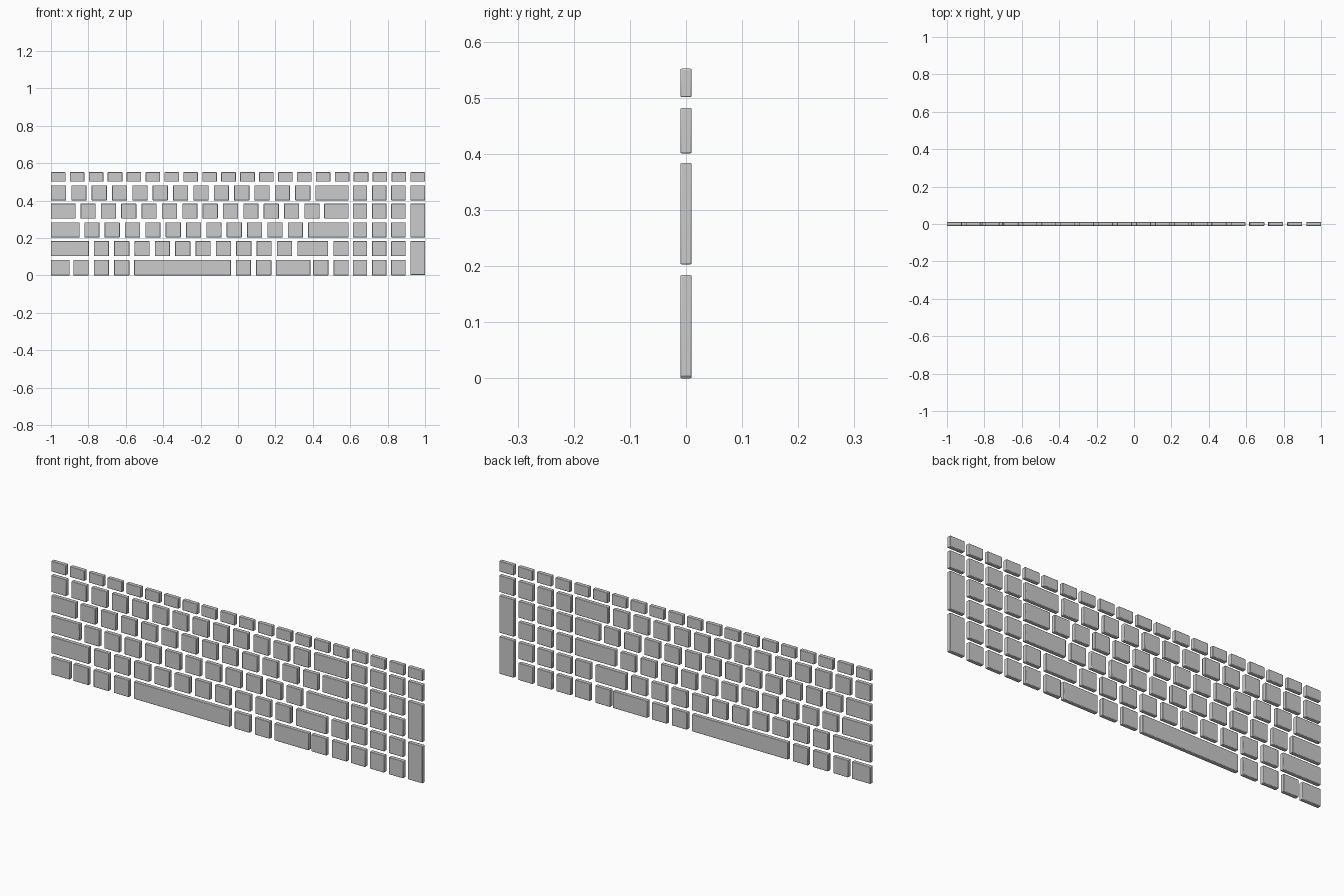
import bpy

if "Cube" in bpy.data.objects:
    bpy.data.objects.remove(bpy.data.objects["Cube"])

DEPTH = 0.02      # key thickness front to back
W = 0.081         # standard key width
PITCH = 0.1088    # standard key spacing
ROWS = [(0.0, 0.083), (0.103, 0.184), (0.203, 0.284),
        (0.304, 0.384), (0.401, 0.482), (0.501, 0.552)]


def key(name, x0, x1, z0, z1):
    """One keycap: a thin block with softened edges."""
    bpy.ops.mesh.primitive_cube_add(
        size=1, location=((x0 + x1) / 2, 0, (z0 + z1) / 2))
    ob = bpy.context.object
    ob.name = name
    ob.scale = (x1 - x0, DEPTH, z1 - z0)
    bpy.ops.object.transform_apply(location=False, rotation=False, scale=True)
    bev = ob.modifiers.new("soft_edges", 'BEVEL')
    bev.width = 0.0025
    bev.segments = 2
    bpy.ops.object.shade_smooth_by_angle()
    return ob


def run(name, row, start, count, pitch=PITCH, width=W):
    """A run of equal keys in one row."""
    for i in range(count):
        x = start + i * pitch
        key(f"{name}_{i + 1}", x, x + width, *ROWS[row])


# function row
run("function_key", 5, -1.0, 20, (2 - 0.078) / 19, 0.078)

# number row
run("number_key", 4, -1.0, 13)
key("backspace_key", 0.414, 0.592, *ROWS[4])

# upper letter row
key("tab_key", -1.0, -0.868, *ROWS[3])
run("upper_letter_key", 3, -0.842, 12)
key("backslash_key", 0.461, 0.592, *ROWS[3])

# home letter row
key("caps_lock_key", -1.0, -0.847, *ROWS[2])
run("home_letter_key", 2, -0.822, 11)
key("return_key", 0.375, 0.592, *ROWS[2])

# lower letter row
key("left_shift_key", -1.0, -0.797, *ROWS[1])
run("lower_letter_key", 1, -0.771, 10)
key("right_shift_key", 0.317, 0.482, *ROWS[1])
key("up_arrow_key", 0.51, 0.591, *ROWS[1])

# bottom row
key("corner_key", -1.0, -0.9, *ROWS[0])
run("left_modifier_key", 0, -0.88, 3)
key("space_bar", -0.555, -0.038, *ROWS[0])
run("right_modifier_key", 0, -0.012, 2)
key("wide_modifier_key", 0.203, 0.387, *ROWS[0])
run("arrow_key", 0, 0.402, 2)

# number pad
for r in range(5):
    run(f"pad_row_{r + 1}_key", r, 0.614, 3, 0.1025, 0.077)
key("pad_top_right_key", 0.921, 1.0, *ROWS[4])
key("pad_plus_key", 0.921, 1.0, ROWS[2][0], ROWS[3][1])
key("pad_enter_key", 0.921, 1.0, 0.003, ROWS[1][1])
